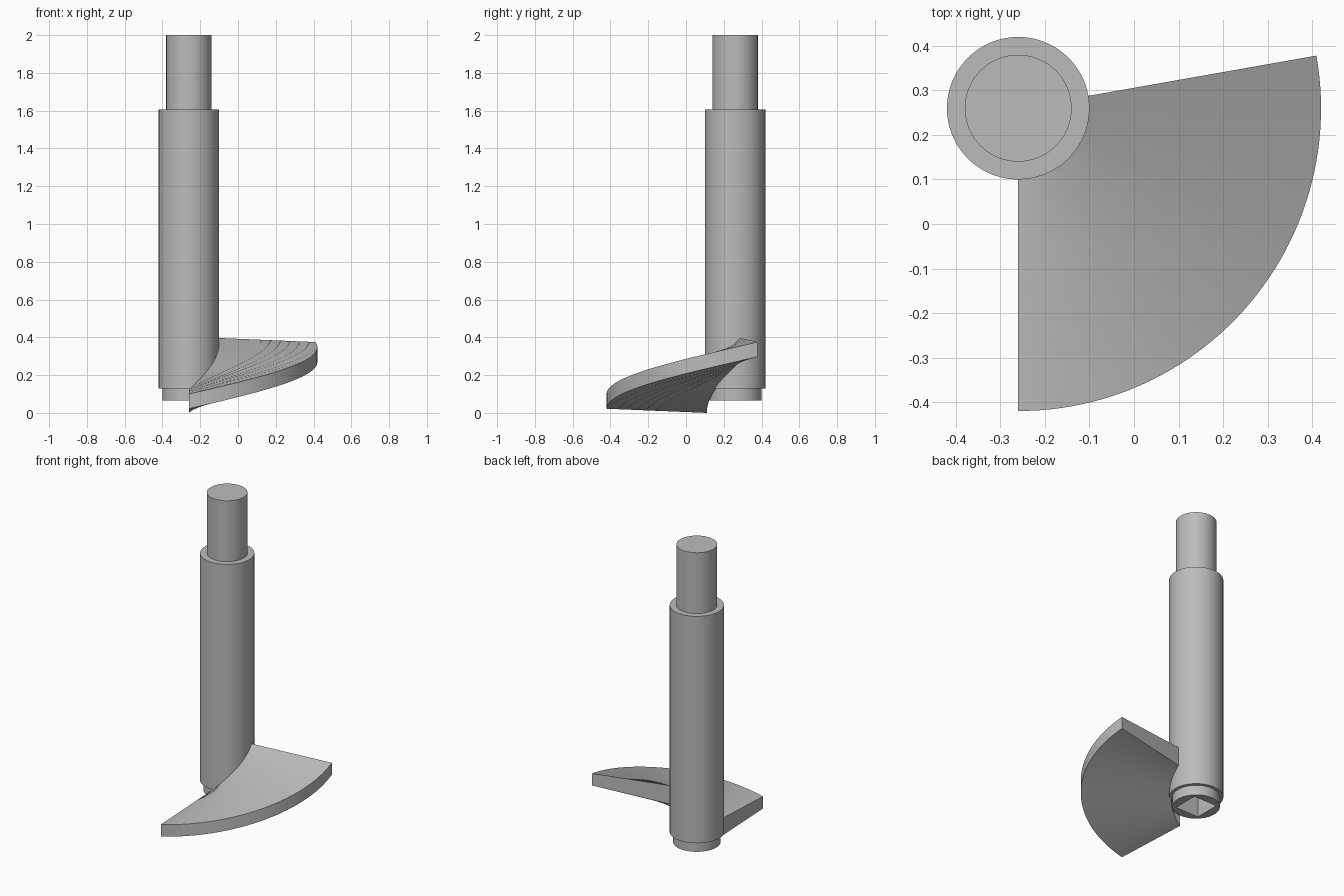
import bpy
import bmesh
from math import radians, cos, sin, tau

if "Cube" in bpy.data.objects:
    bpy.data.objects.remove(bpy.data.objects["Cube"])

AXIS = (-0.26, 0.26, 0)

steel = bpy.data.materials.new("steel grey")
steel.use_nodes = True
GREY = (0.5, 0.5, 0.5, 1)
steel.diffuse_color = GREY
steel.node_tree.nodes["Principled BSDF"].inputs["Base Color"].default_value = GREY


def make_object(name, bm):
    """Turn a bmesh into an object standing on the shaft axis."""
    bmesh.ops.recalc_face_normals(bm, faces=bm.faces)
    mesh = bpy.data.meshes.new(name)
    bm.to_mesh(mesh)
    bm.free()
    mesh.materials.append(steel)
    obj = bpy.data.objects.new(name, mesh)
    obj.location = AXIS
    bpy.context.collection.objects.link(obj)
    return obj


def smooth(obj):
    bpy.ops.object.select_all(action='DESELECT')
    obj.select_set(True)
    bpy.context.view_layer.objects.active = obj
    bpy.ops.object.shade_smooth_by_angle(angle=radians(30))


def bridge(bm, a, b):
    """Join two closed loops of vertices with quads."""
    n = len(a)
    for i in range(n):
        j = (i + 1) % n
        bm.faces.new((a[i], a[j], b[j], b[i]))


# Stepped shaft: bottom collar, main tube and top pin as one turned profile
bm = bmesh.new()
SIDES = 72
profile = [(0.14, 0.065), (0.14, 0.13), (0.16, 0.13),
           (0.16, 1.605), (0.12, 1.605), (0.12, 2.0)]
rings = [[bm.verts.new((r * cos(tau * i / SIDES), r * sin(tau * i / SIDES), z))
          for i in range(SIDES)] for r, z in profile]
for lower, upper in zip(rings, rings[1:]):
    bridge(bm, lower, upper)
bm.faces.new(rings[0])
bm.faces.new(rings[-1])
shaft = make_object("shaft", bm)

# Square drive socket cut up into the collar
bm = bmesh.new()
bmesh.ops.create_cube(bm, size=1)
bmesh.ops.scale(bm, vec=(0.168, 0.168, 0.3), verts=bm.verts)
cutter = make_object("socket_cutter", bm)
cutter.location.z = 0.065
cutter.hide_render = True
cutter.hide_viewport = True
cut = shaft.modifiers.new("socket", 'BOOLEAN')
cut.operation = 'DIFFERENCE'
cut.solver = 'EXACT'
cut.object = cutter
smooth(shaft)

# Helical blade: a tapered section swept a little over a quarter turn
bm = bmesh.new()
STEPS = 50
START, SWEEP, RISE = radians(-90), radians(100), 0.275
section = [(0.15, 0.005), (0.68, 0.027), (0.68, 0.105), (0.15, 0.127)]
loops = []
for k in range(STEPS + 1):
    t = k / STEPS
    a = START + SWEEP * t
    loops.append([bm.verts.new((r * cos(a), r * sin(a), z + RISE * t))
                  for r, z in section])
for a, b in zip(loops, loops[1:]):
    bridge(bm, a, b)
bm.faces.new(loops[0])
bm.faces.new(loops[-1])
blade = make_object("helical_blade", bm)
low = min(v.co.z for v in blade.data.vertices)
blade.location.z = -low
shaft.location.z = 0
smooth(blade)
